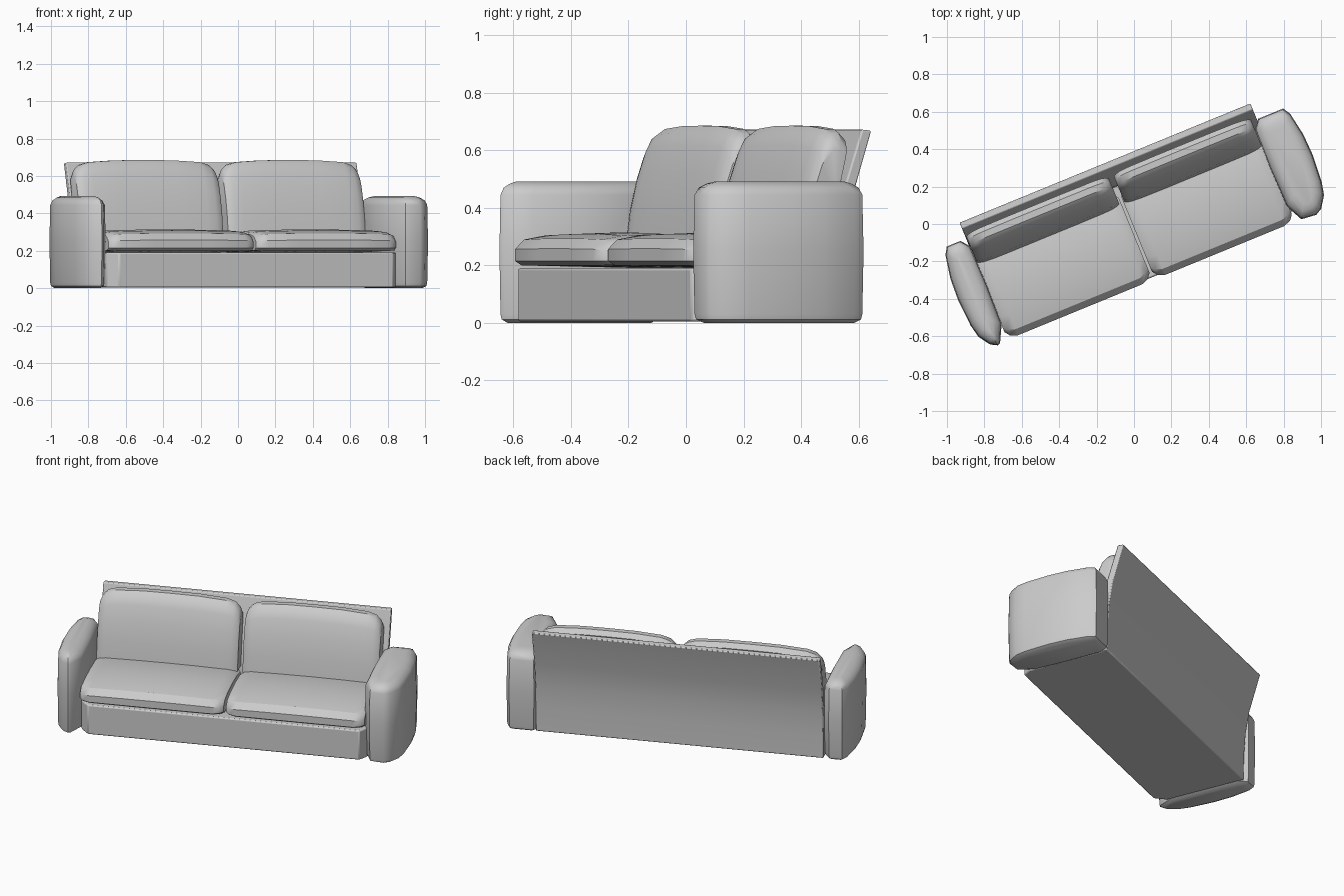
import bpy, bmesh, math

if "Cube" in bpy.data.objects:
    bpy.data.objects.remove(bpy.data.objects["Cube"], do_unlink=True)

TURN = math.radians(22.3)  # the sofa stands turned on the floor

fabric = bpy.data.materials.new("light_grey_fabric")
fabric.use_nodes = True
GREY = (0.6, 0.6, 0.6, 1)
fabric.diffuse_color = GREY
fabric.node_tree.nodes["Principled BSDF"].inputs["Base Color"].default_value = GREY


def loft(name, rings, bevel=0, angle=32):
    """Skin equal-length rings of points and cap both ends."""
    bm = bmesh.new()
    loops = [[bm.verts.new(p) for p in ring] for ring in rings]
    n = len(loops[0])
    for a, b in zip(loops, loops[1:]):
        for i in range(n):
            j = (i + 1) % n
            bm.faces.new((a[i], a[j], b[j], b[i]))
    bm.faces.new(loops[0])
    bm.faces.new(loops[-1])
    bmesh.ops.recalc_face_normals(bm, faces=bm.faces[:])
    mesh = bpy.data.meshes.new(name)
    bm.to_mesh(mesh)
    bm.free()
    mesh.materials.append(fabric)
    obj = bpy.data.objects.new(name, mesh)
    bpy.context.collection.objects.link(obj)
    obj.rotation_euler.z = TURN
    if bevel:
        mod = obj.modifiers.new("soft_edges", "BEVEL")
        mod.width, mod.segments = bevel, 2
    bpy.ops.object.select_all(action='DESELECT')
    obj.select_set(True)
    bpy.context.view_layer.objects.active = obj
    bpy.ops.object.shade_smooth_by_angle(angle=math.radians(angle))
    return obj


def cushion(name, profile, x0, x1, pivot, ends, crown=0):
    """Sweep a depth/height profile sideways, shrinking it towards both ends."""
    py, pz = pivot
    stations = [(x0 + d, s) for d, s in ends]
    stations += [(x0 + (x1 - x0) * t, 1) for t in (0.3, 0.5, 0.7)]
    stations += [(x1 - d, s) for d, s in reversed(ends)]
    rings = []
    for x, s in stations:
        t = (2 * x - x0 - x1) / (x1 - x0)
        lift = crown * (1 - t * t)
        rings.append([(x, py + (y - py) * s, pz + (z - pz) * (s + lift))
                      for y, z in profile])
    return loft(name, rings)


# Base plinth with chamfered front corners
plan = [(-0.86, 0.25), (-0.86, -0.24), (-0.81, -0.3),
        (0.775, -0.3), (0.81, -0.25), (0.81, 0.25)]
loft("base", [[(x, y, z) for x, y in plan] for z in (0.005, 0.19)], 0.008)

# Back shell, curving outward towards the top
shell = [(0.255, 0.005), (0.258, 0.16), (0.268, 0.3), (0.292, 0.44), (0.362, 0.668),
         (0.325, 0.672), (0.25, 0.44), (0.225, 0.3), (0.22, 0.16), (0.22, 0.005)]
loft("back_shell", [[(x, y, z) for y, z in shell] for x in (-0.86, 0.82)], 0.006)

# Seat and back cushions, one pair per side
seat = [(-0.29, 0.2), (-0.315, 0.215), (-0.315, 0.255), (-0.28, 0.288), (-0.2, 0.302),
        (-0.05, 0.307), (0.1, 0.3), (0.2, 0.28), (0.2, 0.19)]
pillow = [(0.11, 0.28), (0.125, 0.4), (0.152, 0.52), (0.182, 0.61), (0.205, 0.655),
          (0.235, 0.676), (0.27, 0.676), (0.295, 0.65), (0.25, 0.45), (0.215, 0.28)]
seat_ends = [(0, 0.84), (0.02, 0.94), (0.06, 1)]
pillow_ends = [(0, 0.8), (0.012, 0.88), (0.04, 0.95), (0.09, 0.985)]
for side, x0, x1 in (("right", -0.86, -0.022), ("left", -0.008, 0.8)):
    cushion(side + "_seat_cushion", seat, x0, x1, (-0.05, 0.22), seat_ends, 0.08)
    cushion(side + "_back_cushion", pillow, x0 + 0.005, x1 - 0.01,
            (0.21, 0.3), pillow_ends, 0.025)

# Arms: bowed outer side, rounded top
layers = [(0.0, 0.025), (0.012, 0.004), (0.03, 0), (0.25, -0.004), (0.445, 0),
          (0.47, 0.012), (0.484, 0.035), (0.492, 0.06)]
for side, sign, inner in (("right", -1, 0.86), ("left", 1, 0.795)):
    arm = [(inner + 0.035, 0.265), (0.97, 0.265), (0.993, 0.225), (1.015, 0.1),
           (1.02, -0.02), (1.01, -0.17), (0.995, -0.24), (0.955, -0.3), (0.92, -0.32),
           (inner + 0.045, -0.312), (inner, -0.22), (inner - 0.005, 0), (inner, 0.22)]
    cx, hw, hl = (inner + 1.01) / 2, (1.01 - inner) / 2, 0.29
    loft(side + "_arm", [[(sign * (cx + (x - cx) * (1 - inset / hw)),
                           y * (1 - inset / hl), z) for x, y in arm]
                         for z, inset in layers], angle=36)
